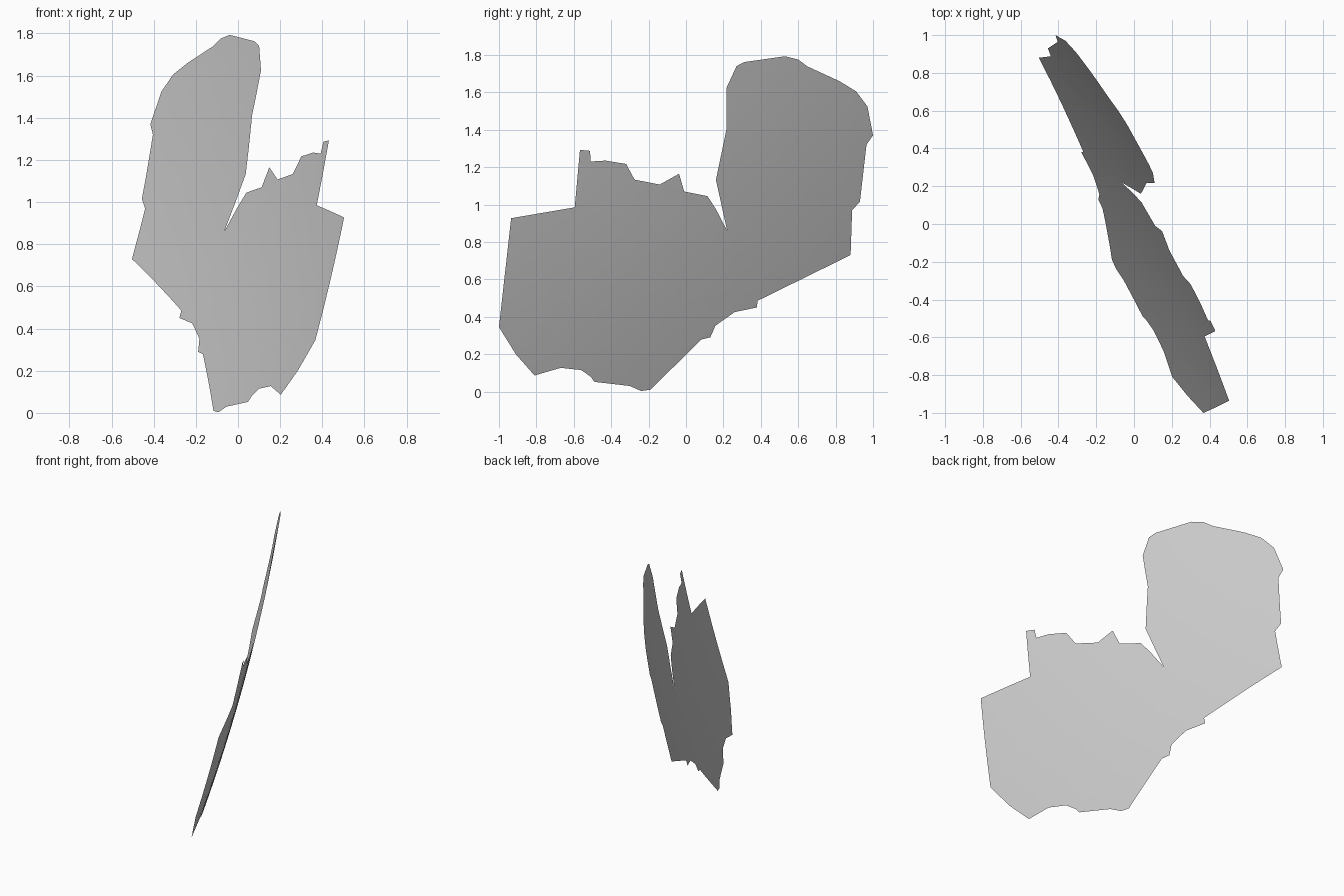
import bpy, bmesh, math

# Globe on which the thin region patch lies
RADIUS = 10.7
CENTRE = (-9.167, -4.84, 3.32)

# Border outline seen from the right side (y, z), clockwise from the top
OUTLINE = [
    (.53, 1.793), (.60, 1.775), (.66, 1.73), (.72, 1.695), (.82, 1.66), (.91, 1.605),
    (.97, 1.525), (1.0, 1.37), (.965, 1.32), (.917, 1.17), (.93, 1.015), (.87, .95),
    (.803, .777), (.88, .73), (.387, .58), (.38, .45), (.26, .425), (.157, .352),
    (.13, .29), (.07, .275), (-.09, .127), (-.19, .01), (-.24, .003), (-.30, .03),
    (-.49, .052), (-.51, .08), (-.56, .115), (-.67, .127), (-.81, .086), (-.91, .20),
    (-1.0, .345), (-.935, .927), (-.585, .922), (-.595, .985), (-.563, 1.06),
    (-.58, 1.15), (-.557, 1.235), (-.567, 1.292), (-.513, 1.287), (-.51, 1.23),
    (-.43, 1.235), (-.32, 1.217), (-.275, 1.133), (-.14, 1.107), (-.037, 1.165),
    (-.01, 1.07), (.115, 1.045), (.16, .975), (.22, .86), (.345, .86), (.353, 1.06),
    (.303, 1.03), (.16, 1.132), (.245, 1.54), (.217, 1.625), (.27, 1.74), (.313, 1.762),
]

# Flat outline, cut by a grid so it can bend
bm = bmesh.new()
face = bm.faces.new([bm.verts.new((0, y, z)) for y, z in reversed(OUTLINE)])
bmesh.ops.triangulate(bm, faces=[face])
for i in range(1, 16):
    for co, no in (((0, -1 + i / 8, 0), (0, 1, 0)), ((0, 0, i / 8), (0, 0, 1))):
        geom = bm.verts[:] + bm.edges[:] + bm.faces[:]
        bmesh.ops.bisect_plane(bm, geom=geom, dist=1e-5, plane_co=co, plane_no=no)

# Push the sheet onto the globe
for v in bm.verts:
    dy, dz = v.co.y - CENTRE[1], v.co.z - CENTRE[2]
    v.co.x = CENTRE[0] + math.sqrt(RADIUS ** 2 - dy * dy - dz * dz)
for f in bm.faces:
    f.normal_update()
    if f.normal.x < 0:
        f.normal_flip()
    f.smooth = True

mesh = bpy.data.meshes.new("region_patch")
bm.to_mesh(mesh)
bm.free()
bpy.context.collection.objects.link(bpy.data.objects.new("region_patch", mesh))
